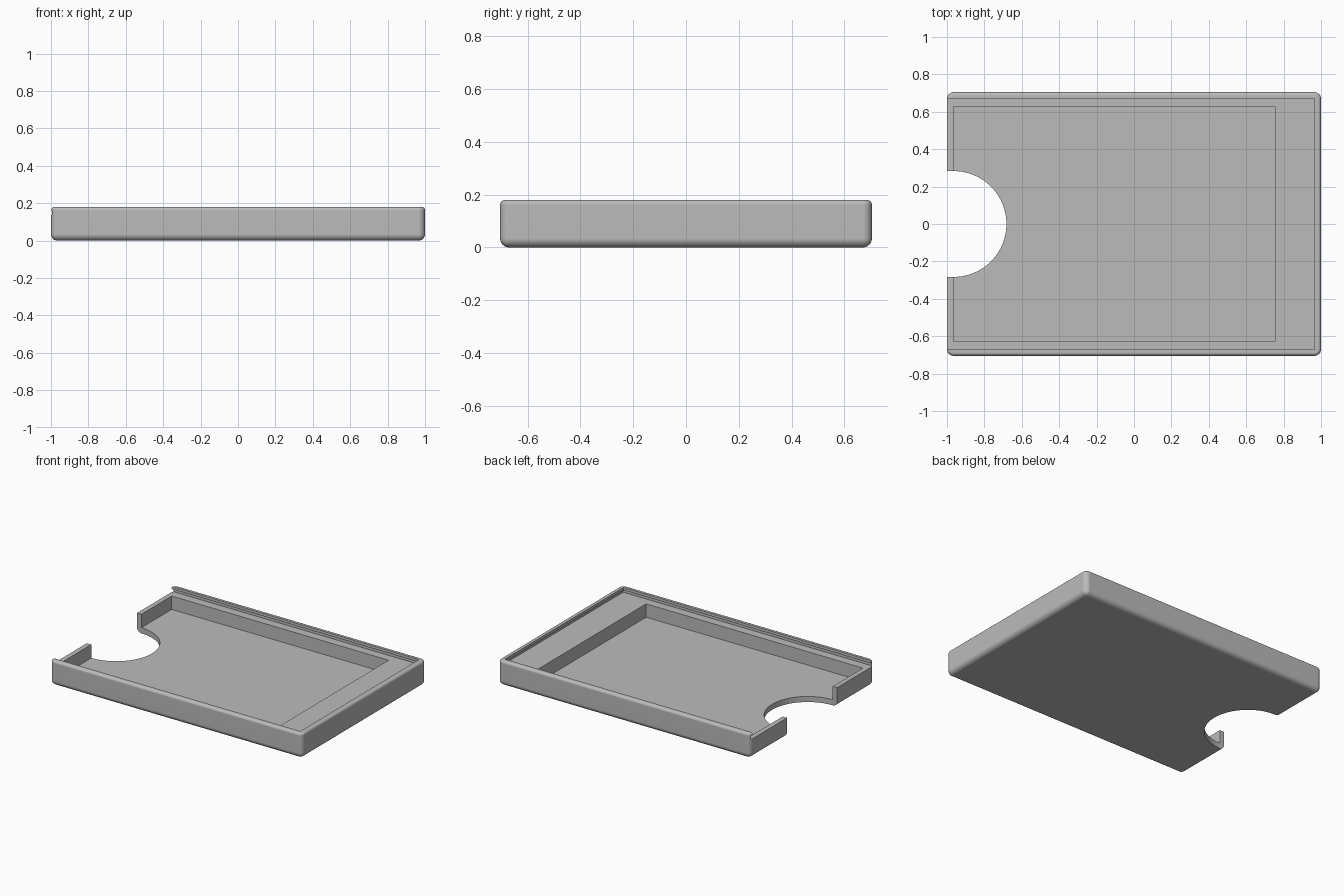
import bpy
import bmesh
import math
from mathutils import Matrix, Vector

if "Cube" in bpy.data.objects:
    bpy.data.objects.remove(bpy.data.objects["Cube"], do_unlink=True)

HALF_Y = 0.705
HEIGHT = 0.18

grey = bpy.data.materials.new("plain grey")
grey.use_nodes = True
colour = (0.5, 0.5, 0.5, 1)
grey.diffuse_color = colour
grey.node_tree.nodes["Principled BSDF"].inputs["Base Color"].default_value = colour


def make_object(name, bm):
    mesh = bpy.data.meshes.new(name)
    bm.to_mesh(mesh)
    bm.free()
    mesh.materials.append(grey)
    obj = bpy.data.objects.new(name, mesh)
    bpy.context.collection.objects.link(obj)
    return obj


def box_mesh(low, high):
    low, high = Vector(low), Vector(high)
    bm = bmesh.new()
    bmesh.ops.create_cube(bm, size=1, matrix=Matrix.Translation((low + high) / 2)
                          @ Matrix.Diagonal((*(high - low), 1)))
    return bm


def box_cutter(name, x0, x1, half_y, z0, z1):
    return make_object(name, box_mesh((x0, -half_y, z0), (x1, half_y, z1)))


def thumb_cutter(name, x, radius):
    # Half circle with straight sides running out past the open end
    bm = bmesh.new()
    steps = 48
    points = [(x - 0.2, -radius)]
    for i in range(steps + 1):
        a = math.pi * (i / steps - 0.5)
        points.append((x + radius * math.cos(a), radius * math.sin(a)))
    points.append((x - 0.2, radius))
    face = bm.faces.new([bm.verts.new((px, py, -0.1)) for px, py in points])
    top = bmesh.ops.extrude_face_region(bm, geom=[face])
    verts = [v for v in top["geom"] if isinstance(v, bmesh.types.BMVert)]
    bmesh.ops.translate(bm, verts=verts, vec=(0, 0, 0.4))
    bmesh.ops.recalc_face_normals(bm, faces=bm.faces)
    return make_object(name, bm)


# Rounded outer block: soft sides and bottom, tighter rim
bm = box_mesh((-1, -HALF_Y, 0), (1, HALF_Y, HEIGHT))


def on_top(edge):
    return all(v.co.z > HEIGHT - 0.001 for v in edge.verts)


bmesh.ops.bevel(bm, geom=[e for e in bm.edges if not on_top(e)], offset=0.035,
                offset_type='OFFSET', segments=6, profile=0.5, affect='EDGES')
bmesh.ops.bevel(bm, geom=[e for e in bm.edges if on_top(e)], offset=0.018,
                offset_type='OFFSET', segments=5, profile=0.5, affect='EDGES')
tray = make_object("tray", bm)

# Pocket, lid opening, undercut lid groove and thumb notch
cutters = [
    box_cutter("pocket_cutter", -0.965, 0.755, 0.627, 0.04, 0.3),
    box_cutter("lid_opening_cutter", -1.1, 0.965, 0.672, 0.145, 0.3),
    box_cutter("lid_groove_cutter", -1.1, 0.98, 0.688, 0.136, 0.161),
    thumb_cutter("thumb_notch_cutter", -0.965, 0.283),
]

bpy.ops.object.select_all(action='DESELECT')
tray.select_set(True)
bpy.context.view_layer.objects.active = tray
for cutter in cutters:
    cutter.hide_render = True
    mod = tray.modifiers.new(cutter.name, 'BOOLEAN')
    mod.operation = 'DIFFERENCE'
    mod.solver = 'EXACT'
    mod.object = cutter
    bpy.ops.object.modifier_apply(modifier=mod.name)
    bpy.data.objects.remove(cutter, do_unlink=True)

# Smooth rounded edges, keep flat faces flat and corners crisp
bpy.ops.object.shade_smooth_by_angle(angle=math.radians(30))
normals = tray.modifiers.new("flat_face_normals", 'WEIGHTED_NORMAL')
normals.keep_sharp = True
